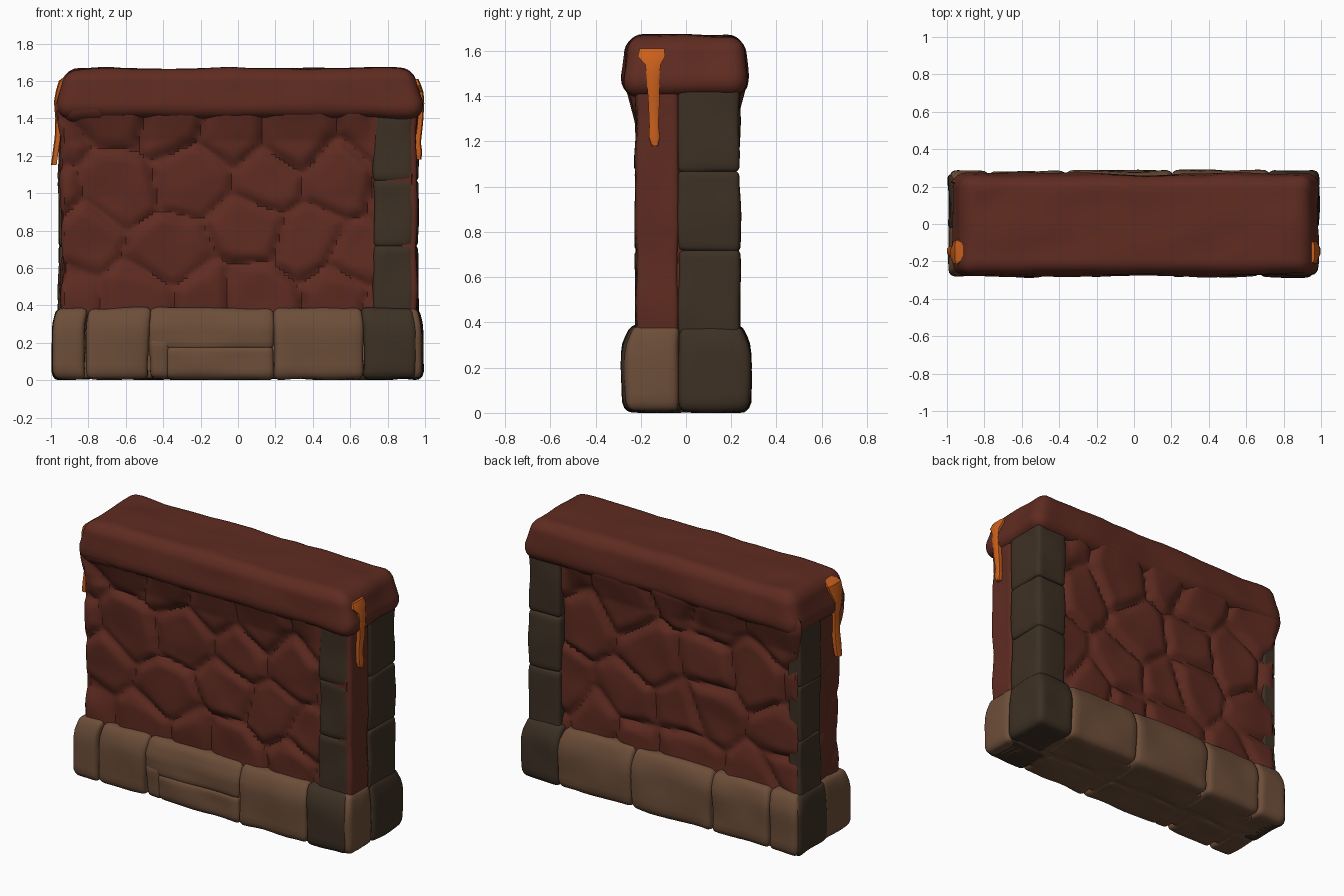
import bpy, bmesh, math, random
from mathutils import Vector, noise

if "Cube" in bpy.data.objects:
    bpy.data.objects.remove(bpy.data.objects["Cube"])

random.seed(11)


def material(name, rgb):
    m = bpy.data.materials.new(name)
    m.diffuse_color = (*rgb, 1)
    m.use_nodes = True
    m.node_tree.nodes["Principled BSDF"].inputs["Base Color"].default_value = m.diffuse_color
    return m


RED = material("red_clay", (0.114, 0.0245, 0.0150))
BROWN = material("brown_stone", (0.152, 0.076, 0.041))
DARK = material("dark_stone", (0.047, 0.030, 0.0175))
ORANGE = material("orange_drip", (0.60, 0.118, 0.012))


def finish(bm, name, mat, angle=40):
    bmesh.ops.recalc_face_normals(bm, faces=bm.faces)
    for f in bm.faces:
        f.smooth = True
    for e in bm.edges:
        e.smooth = e.calc_face_angle(0) < math.radians(angle)
    me = bpy.data.meshes.new(name)
    bm.to_mesh(me)
    bm.free()
    me.materials.append(mat)
    ob = bpy.data.objects.new(name, me)
    bpy.context.collection.objects.link(ob)
    return ob


def block(name, mat, lo, hi, r=0.04, cuts=12, rough=0.012, shape=None, even=False):
    """Rounded, slightly lumpy stone filling the box lo..hi."""
    lo, hi = Vector(lo), Vector(hi)
    mid, half = (lo + hi) / 2, (hi - lo) / 2
    bm = bmesh.new()
    bmesh.ops.create_cube(bm, size=2)
    bmesh.ops.subdivide_edges(bm, edges=bm.edges[:], cuts=cuts, use_grid_fill=True)
    for v in bm.verts:
        t = v.co if even else [math.sin(c * math.pi / 2) for c in v.co]
        p = Vector([t[i] * half[i] for i in range(3)])
        q = Vector([max(-(half[i] - r), min(half[i] - r, p[i])) for i in range(3)])
        n = (p - q).normalized()
        p = mid + q + n * r
        p += n * (noise.noise(p * 5) * rough - rough * 0.3)
        if shape:
            p = shape(p, n)
        p.z = max(p.z, 0)
        v.co = p
    return finish(bm, name, mat)


# Wall body: cells of domed stone pressed into clay
seeds = []
for y in (-0.2, 0.2):
    for row in range(4):
        for col in range(6):
            x = -0.95 + (col + 0.5 * (row % 2)) * 0.37 + random.uniform(-0.1, 0.1)
            seeds.append(Vector((x, y, 0.42 + row * 0.31 + random.uniform(-0.09, 0.09))))
for x in (-0.95, 0.95):
    for row in range(3):
        seeds.append(Vector((x, random.uniform(-0.1, 0.1), 0.5 + row * 0.36)))
cells = [(s, random.uniform(-0.004, 0.008),
          Vector([random.uniform(-0.06, 0.06) for _ in range(3)])) for s in seeds]


def stones(p, n):
    w = p + noise.noise_vector(p * 3) * 0.02
    ds = sorted(((w - c[0]).length, i) for i, c in enumerate(cells))
    s, off, tilt = cells[ds[0][1]]
    t = min(1, (ds[1][0] - ds[0][0]) / 0.12)
    d = -0.032 * (1 - t) ** 2 + (off + tilt.dot(p - s)) * t
    if abs(n.x) > 0.5:
        d *= 0.3
    # flare outward to meet the cap
    if abs(n.y) > 0.5 and p.z > 1.28:
        d += 0.04 * min(1, (p.z - 1.28) / 0.15) * max(0, min(1, (0.72 - p.x) / 0.06))
    return p + n * d


block("wall_body", RED, (-0.95, -0.216, 0.25), (0.95, 0.216, 1.5),
      0.03, 80, 0.010, stones, True)
block("wall_corner_strip", RED, (0.86, -0.222, 0.3), (0.960, -0.03, 1.46), 0.025, 14)


# Cap: long rounded beam with ends sloping in toward the top
def cap_shape(p, n):
    t = max(0, (p.z - 1.49) / 0.17)
    p.x *= 1 - 0.05 * t
    p.y *= 1 - 0.07 * t
    return p


block("cap", RED, (-0.975, -0.283, 1.395), (0.99, 0.274, 1.67), 0.075, 28, 0.014, cap_shape)
block("cap_knob", RED, (-0.95, -0.282, 1.375), (-0.68, -0.12, 1.59), 0.08, 14, 0.02)


# Base stones, chamfered at the top and slightly at the foot
def base_shape(p, n):
    t = max(0, (p.z - 0.29) / 0.09) + 0.4 * max(0, (0.05 - p.z) / 0.05)
    p.y *= 1 - 0.12 * t
    p.x *= 1 - 0.02 * t
    return p


def base(name, mat, lo, hi, r=0.04):
    return block(name, mat, lo, hi, r, 12, 0.014, base_shape)


front = [-0.995, -0.82, -0.48, 0.19, 0.67]
for i, (a, b) in enumerate(zip(front, front[1:])):
    if i == 2:      # broken stone, split into an upper slab and lower chunks
        base("base_front_slab", BROWN, (a, -0.275, 0.155), (b + 0.006, 0.01, 0.39))
        base("base_front_chunk_left", BROWN, (a, -0.28, 0), (-0.36, 0.01, 0.23))
        base("base_front_chunk_right", BROWN, (-0.40, -0.278, 0), (b + 0.006, 0.01, 0.19))
    else:
        base(f"base_front_{i}", BROWN, (a, -0.283, 0), (b + 0.008, 0.01, 0.39))
back = [-0.985, -0.78, -0.37, 0.20, 0.72]
for i, (a, b) in enumerate(zip(back, back[1:])):
    base(f"base_back_{i}", BROWN, (a, -0.01, 0), (b + 0.008, 0.287, 0.39))
block("base_core", BROWN, (-0.93, -0.2, 0.004), (0.93, 0.2, 0.37), 0.03)

# Base corner stones
base("base_corner_dark_front", DARK, (0.665, -0.287, 0), (0.962, 0.0, 0.39))
base("base_corner_dark_back", DARK, (0.715, -0.04, 0), (0.992, 0.288, 0.39))
base("base_corner_brown_right", BROWN, (0.80, -0.275, 0), (0.990, -0.025, 0.39))
base("base_end_dark_left", DARK, (-0.997, -0.035, 0), (-0.88, 0.268, 0.385), 0.03)

# Dark pillars made of stacked stones
levels = [0.33, 0.71, 1.06, 1.44]
for i, (a, b) in enumerate(zip(levels, levels[1:])):
    block(f"pillar_front_{i}", DARK, (0.72, -0.226, a), (0.942, 0.0, b + 0.015), 0.03)
    block(f"pillar_right_{i}", DARK, (0.73, -0.04, a), (0.966, 0.24, b + 0.015), 0.03)
    block(f"pillar_left_{i}", DARK, (-0.964, -0.01, a), (-0.86, 0.212, b + 0.015), 0.02)


# Orange drips: flat ribbons (x, z, y centre, half width) hanging on each end
def drip(name, side, path):
    bm = bmesh.new()
    rings = []
    for x, z, y, w in path:
        ring = [(x - 0.03, y - w), (x - 0.006, y - w), (x, y - w * 0.6),
                (x, y + w * 0.6), (x - 0.006, y + w), (x - 0.03, y + w)]
        rings.append([bm.verts.new((side * px, py, z)) for px, py in ring])
    for r0, r1 in zip(rings, rings[1:]):
        for k in range(6):
            bm.faces.new((r0[k], r0[(k + 1) % 6], r1[(k + 1) % 6], r1[k]))
    bm.faces.new(rings[0])
    bm.faces.new(rings[-1])
    finish(bm, name, ORANGE, 35)


drip("drip_right", 1, [
    (0.965, 1.61, -0.150, 0.055), (0.980, 1.575, -0.153, 0.06), (0.992, 1.54, -0.146, 0.034),
    (0.996, 1.48, -0.146, 0.028), (0.990, 1.38, -0.142, 0.025), (0.978, 1.27, -0.142, 0.02),
    (0.985, 1.22, -0.140, 0.024), (0.980, 1.18, -0.138, 0.014)])
drip("drip_left", -1, [
    (0.915, 1.632, -0.145, 0.04), (0.958, 1.60, -0.150, 0.065), (0.973, 1.55, -0.155, 0.055),
    (0.984, 1.49, -0.155, 0.03), (0.977, 1.40, -0.15, 0.026), (0.980, 1.30, -0.148, 0.024),
    (0.992, 1.21, -0.145, 0.026), (1.0, 1.15, -0.145, 0.02)])
